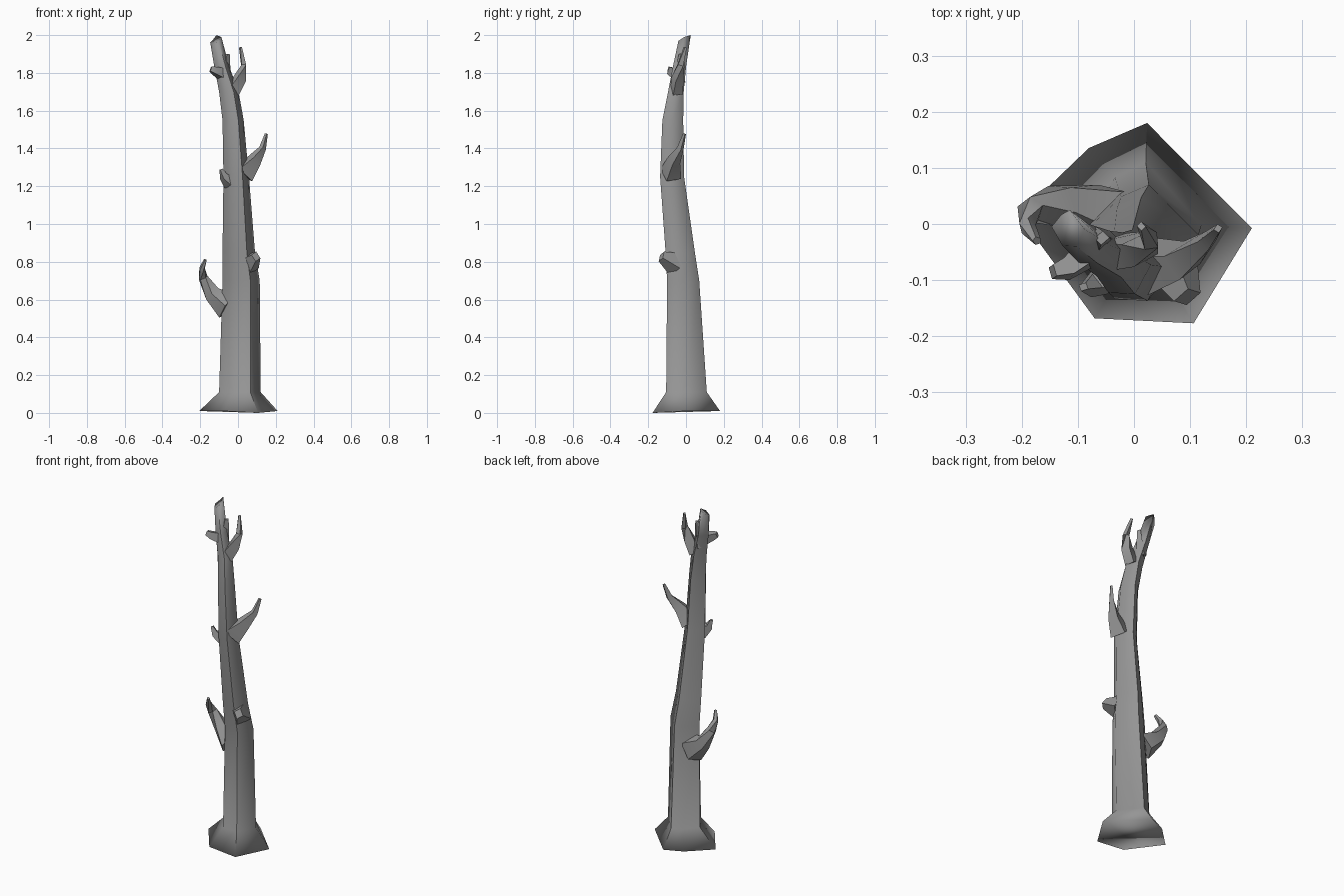
import bpy, bmesh, math
from mathutils import Vector

if "Cube" in bpy.data.objects:
    bpy.data.objects.remove(bpy.data.objects["Cube"])

bark = bpy.data.materials.new("bark_grey")
bark.diffuse_color = (0.3, 0.3, 0.3, 1)
bark.use_nodes = True
bark.node_tree.nodes["Principled BSDF"].inputs["Base Color"].default_value = bark.diffuse_color


def loft(name, rings, angle, sharp=()):
    # Skin a list of equal-length vertex rings and cap both ends
    bm = bmesh.new()
    vs = [[bm.verts.new(p) for p in r] for r in rings]
    n = len(rings[0])
    for a, b in zip(vs, vs[1:]):
        for i in range(n):
            j = (i + 1) % n
            bm.faces.new((a[i], a[j], b[j], b[i]))
    bm.faces.new(vs[0][::-1])
    bm.faces.new(vs[-1])
    bmesh.ops.recalc_face_normals(bm, faces=bm.faces)
    # Hard corner lines running along the length
    for a, b in zip(vs, vs[1:]):
        for i in sharp:
            bm.edges.get((a[i], b[i])).smooth = False
    me = bpy.data.meshes.new(name)
    bm.to_mesh(me)
    bm.free()
    me.materials.append(bark)
    ob = bpy.data.objects.new(name, me)
    bpy.context.collection.objects.link(ob)
    bpy.ops.object.select_all(action='DESELECT')
    bpy.context.view_layer.objects.active = ob
    ob.select_set(True)
    bpy.ops.object.shade_smooth_by_angle(angle=math.radians(angle), keep_sharp_edges=True)
    return ob


# Trunk: one irregular six-sided section fitted to each level's extents
section = [(0.5, -1), (1, -0.05), (0.1, 1), (-0.4, 0.75), (-1, 0.08), (-0.35, -0.95)]
levels = [  # z, x min, x max, y min, y max
    (0.01, -0.205, 0.21, -0.177, 0.18),
    (0.11, -0.10, 0.12, -0.105, 0.11),
    (0.70, -0.082, 0.115, -0.10, 0.07),
    (0.85, -0.082, 0.09, -0.108, 0.047),
    (1.25, -0.077, 0.058, -0.137, -0.01),
    (1.55, -0.082, 0.03, -0.125, -0.015),
    (1.70, -0.10, 0.003, -0.095, -0.012),
    (1.83, -0.125, -0.045, -0.07, 0.0),
    (1.97, -0.147, -0.088, -0.04, 0.025),
]
rings = []
for z, x0, x1, y0, y1 in levels:
    cx, cy, hx, hy = (x0 + x1) / 2, (y0 + y1) / 2, (x1 - x0) / 2, (y1 - y0) / 2
    rings.append([Vector((cx + u * hx, cy + v * hy, z)) for u, v in section])
# Uneven foot and broken, slanted tip
rings[0][0].z = 0.0
for p, dz in zip(rings[-1], (0.0, 0.02, 0.03, 0.01, -0.01, -0.02)):
    p.z += dz
loft("trunk", rings, 130, (0, 2, 4))


def branch(name, path, sides=4, twist=0.6):
    # Tapered faceted limb along (x, y, z, radius) points
    pts = [Vector(p[:3]) for p in path]
    rs = []
    for i, p in enumerate(pts):
        d = (pts[min(i + 1, len(pts) - 1)] - pts[max(i - 1, 0)]).normalized()
        s = d.cross(Vector((0, 0, 1))).normalized()
        t = s.cross(d)
        r = path[i][3]
        ring = []
        for k in range(sides):
            a = twist + 2 * math.pi * k / sides
            ring.append(p + s * (0.85 * r * math.cos(a)) + t * (r * math.sin(a)))
        rs.append(ring)
    return loft(name, rs, 50)


# Branches and broken stubs
branch("lower_left_branch", [(-0.05, 0.01, 0.565, 0.08), (-0.135, 0.035, 0.63, 0.046),
                             (-0.185, 0.025, 0.715, 0.027), (-0.19, -0.005, 0.765, 0.018),
                             (-0.173, -0.03, 0.81, 0.009)], 5)
branch("lower_front_stub", [(0.055, -0.05, 0.785, 0.07), (0.095, -0.13, 0.828, 0.03)], 4, 0.3)
branch("middle_right_branch", [(0.025, -0.08, 1.265, 0.07), (0.085, -0.065, 1.335, 0.042),
                               (0.13, -0.03, 1.40, 0.02), (0.15, -0.008, 1.477, 0.009)])
branch("middle_left_stub", [(-0.04, -0.085, 1.225, 0.05), (-0.075, -0.11, 1.25, 0.025),
                            (-0.09, -0.112, 1.29, 0.010)])
branch("upper_right_branch", [(-0.03, -0.05, 1.70, 0.045), (0.01, -0.045, 1.77, 0.038),
                              (0.03, -0.03, 1.84, 0.02), (0.013, -0.004, 1.935, 0.009)])
branch("upper_left_stub", [(-0.075, -0.045, 1.79, 0.04), (-0.12, -0.08, 1.81, 0.028),
                           (-0.145, -0.085, 1.82, 0.018)])
branch("top_splinter", [(-0.07, -0.035, 1.75, 0.035), (-0.065, -0.03, 1.83, 0.026),
                        (-0.057, -0.025, 1.90, 0.014)])
